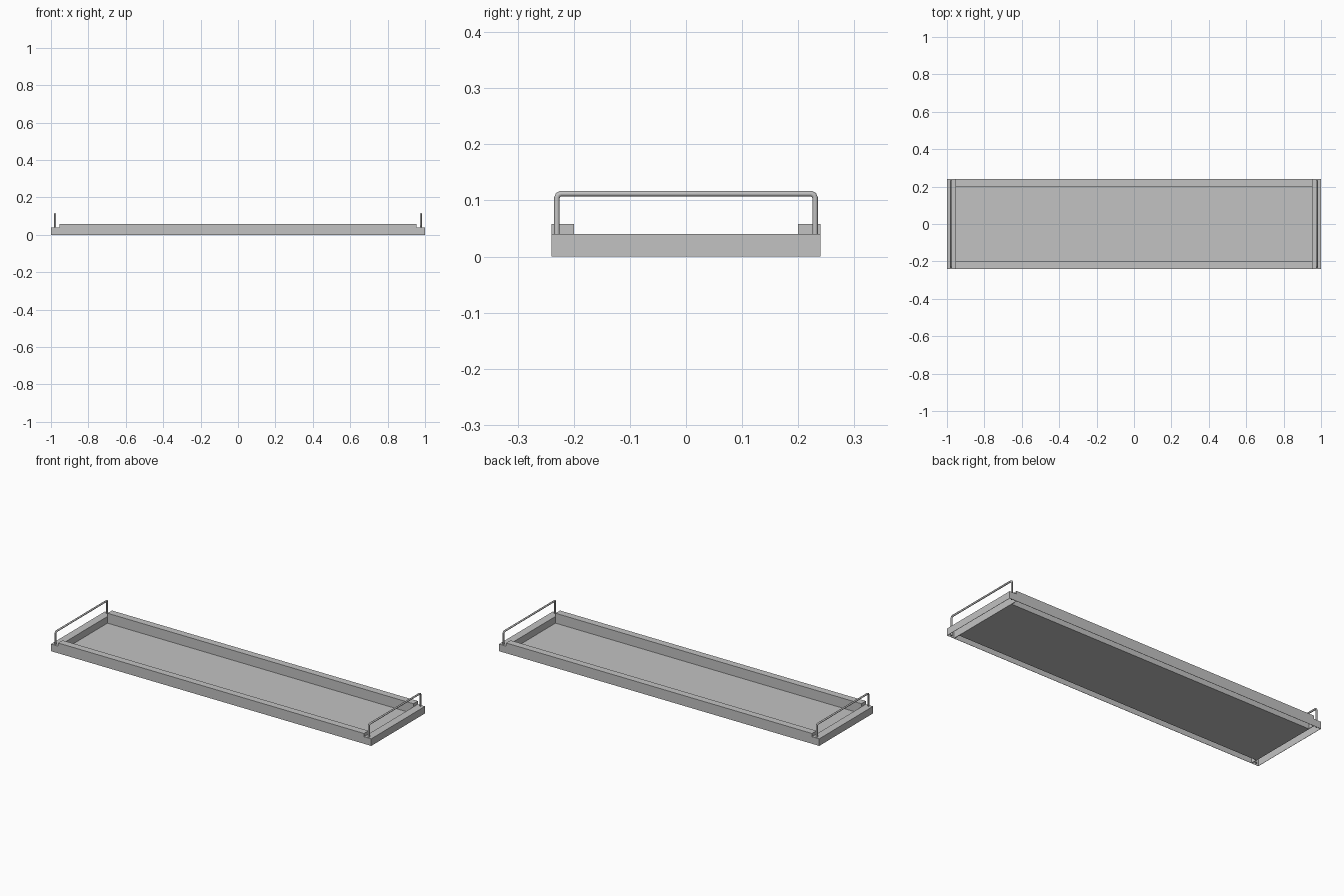
import bpy
import bmesh
from mathutils import Vector

cube = bpy.data.objects.get("Cube")
if cube:
    bpy.data.objects.remove(cube, do_unlink=True)

HALF_LEN, HALF_WID = 1.0, 0.24
INNER_X, INNER_Y = 0.955, 0.2
SIDE_TOP, END_TOP = 0.058, 0.04
SHEET = 0.002

grey = bpy.data.materials.new("light_grey")
grey.use_nodes = True
colour = (0.54, 0.54, 0.54, 1)
grey.diffuse_color = colour
grey.node_tree.nodes["Principled BSDF"].inputs["Base Color"].default_value = colour


def box(name, low, high, open_below=False):
    """Box between two corners; open_below makes it a thin folded channel."""
    low, high = Vector(low), Vector(high)
    bm = bmesh.new()
    bmesh.ops.create_cube(bm, size=1)
    for v in bm.verts:
        v.co = (low + high) / 2 + v.co * (high - low)
    bm.normal_update()
    if open_below:
        under = [f for f in bm.faces if f.normal.z < -0.5]
        bmesh.ops.delete(bm, geom=under, context="FACES_ONLY")
    mesh = bpy.data.meshes.new(name)
    bm.to_mesh(mesh)
    bm.free()
    mesh.materials.append(grey)
    obj = bpy.data.objects.new(name, mesh)
    bpy.context.collection.objects.link(obj)
    if open_below:
        mod = obj.modifiers.new("sheet_thickness", "SOLIDIFY")
        mod.thickness = SHEET
        mod.offset = -1
    return obj


def handle(name, x):
    """Round bar bent into a low hoop across the end of the tray."""
    radius, bend = 0.005, 0.007
    y, top = 0.23, 0.112
    curve = bpy.data.curves.new(name, "CURVE")
    curve.dimensions = "3D"
    curve.bevel_depth = radius
    curve.bevel_resolution = 2
    curve.use_fill_caps = True
    half = [(y, 0.005), (y, top - bend), (y - bend * 0.3, top - bend * 0.3), (y - bend, top)]
    path = half + [(-py, pz) for py, pz in reversed(half)]
    spline = curve.splines.new("POLY")
    spline.points.add(len(path) - 1)
    for point, (py, pz) in zip(spline.points, path):
        point.co = (x, py, pz, 1)
    curve.materials.append(grey)
    obj = bpy.data.objects.new(name, curve)
    bpy.context.collection.objects.link(obj)


# Floor panel
box("floor_panel", (-INNER_X, -INNER_Y, 0), (INNER_X, INNER_Y, SHEET))

# Long side rails, hollow from below
box("front_rail", (-INNER_X, -HALF_WID, 0), (INNER_X, -INNER_Y, SIDE_TOP), True)
box("back_rail", (-INNER_X, INNER_Y, 0), (INNER_X, HALF_WID, SIDE_TOP), True)

# Lower end rails, each carrying a hoop handle
box("left_end_rail", (INNER_X, -HALF_WID, 0), (HALF_LEN, HALF_WID, END_TOP), True)
box("right_end_rail", (-HALF_LEN, -HALF_WID, 0), (-INNER_X, HALF_WID, END_TOP), True)
handle("left_handle", 0.978)
handle("right_handle", -0.978)
